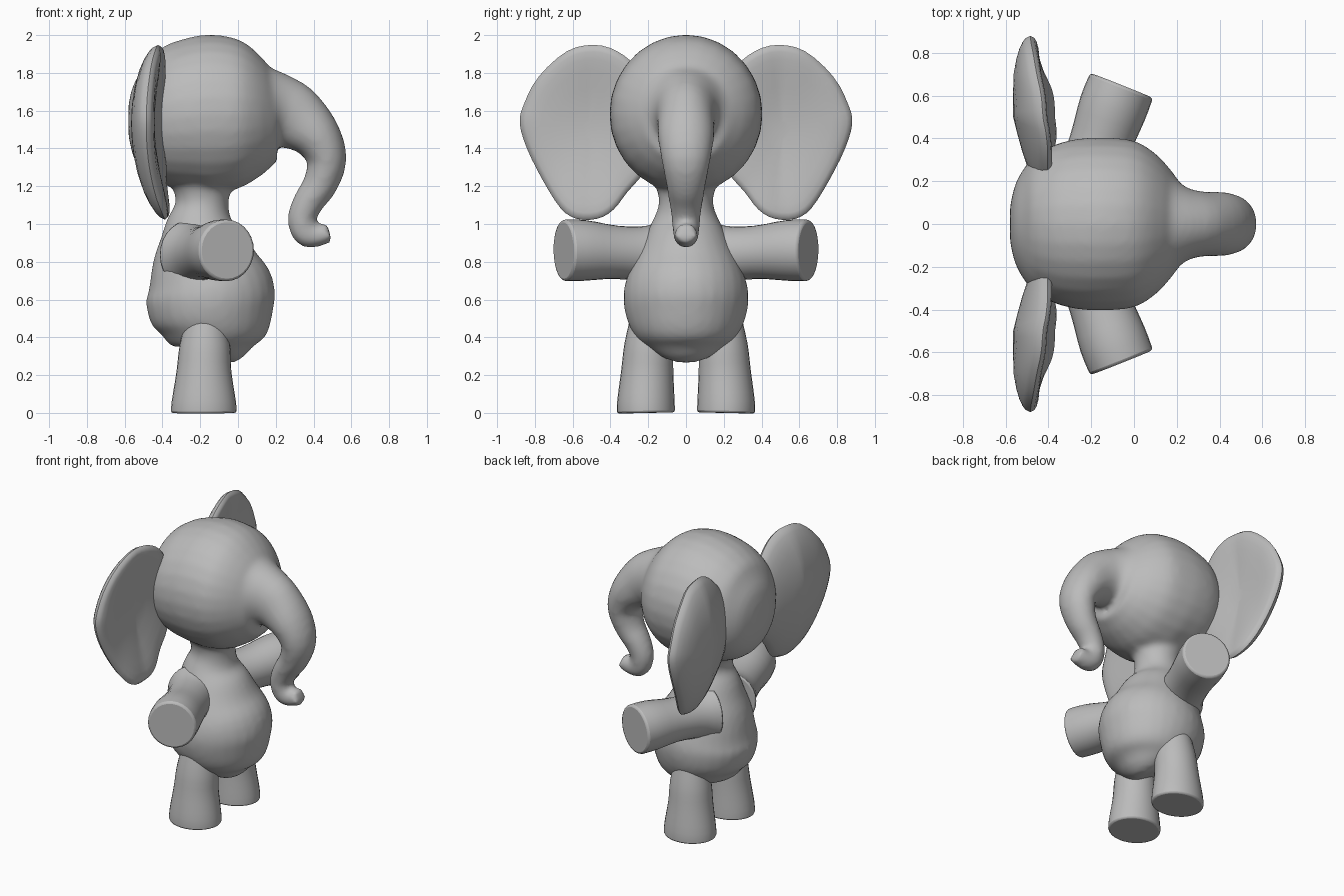
import bpy, bmesh, math
from mathutils import Vector

cube = bpy.data.objects.get("Cube")
if cube:
    bpy.data.objects.remove(cube, do_unlink=True)

# One plain grey for the whole toy
grey = bpy.data.materials.new("soft_grey")
grey.use_nodes = True
tone = (0.5, 0.5, 0.5, 1)
grey.diffuse_color = tone
shader = grey.node_tree.nodes["Principled BSDF"]
shader.inputs["Base Color"].default_value = tone
shader.inputs["Roughness"].default_value = 0.7


def spline(rows, steps, closed=False):
    """Smooth curve through rows of numbers."""
    n = len(rows)
    rows = [Vector(r) for r in rows]
    pick = (lambda i: rows[i % n]) if closed else (lambda i: rows[min(max(i, 0), n - 1)])
    out = []
    for i in range(n if closed else n - 1):
        a, b, c, d = (pick(i + k) for k in (-1, 0, 1, 2))
        for s in range(steps):
            t = s / steps
            out.append(b + (c - a) * (t / 2) + (a * 2 - b * 5 + c * 4 - d) * (t * t / 2)
                       + (b * 3 - a - c * 3 + d) * (t ** 3 / 2))
    if not closed:
        out.append(rows[-1])
    return out


def skin_rings(bm, rings):
    """Bridge neighbouring closed rings with quads."""
    for r0, r1 in zip(rings, rings[1:]):
        for i in range(len(r0)):
            j = (i + 1) % len(r0)
            bm.faces.new((r0[i], r0[j], r1[j], r1[i]))


def loft(bm, rows, side, steps=3, sides=28):
    """Capped elliptical tube; rows are x, y, z, in-plane radius, side radius."""
    pts = spline(rows, steps)
    rings = []
    for i, p in enumerate(pts):
        along = (pts[min(i + 1, len(pts) - 1)] - pts[max(i - 1, 0)]).to_3d().normalized()
        u = along.cross(side).normalized()
        v = u.cross(along)
        ring = []
        for k in range(sides):
            a = math.tau * k / sides
            ring.append(bm.verts.new(Vector(p[:3]) + u * p[3] * math.cos(a) + v * p[4] * math.sin(a)))
        rings.append(ring)
    skin_rings(bm, rings)
    bm.faces.new(rings[0])
    bm.faces.new(rings[-1])


def finish(name, bm):
    bmesh.ops.recalc_face_normals(bm, faces=bm.faces)
    mesh = bpy.data.meshes.new(name)
    bm.to_mesh(mesh)
    bm.free()
    mesh.materials.append(grey)
    ob = bpy.data.objects.new(name, mesh)
    bpy.context.collection.objects.link(ob)
    bpy.ops.object.select_all(action='DESELECT')
    ob.select_set(True)
    bpy.context.view_layer.objects.active = ob
    bpy.ops.object.shade_smooth_by_angle(angle=math.radians(45))
    return ob


Y, Z = Vector((0, 1, 0)), Vector((0, 0, 1))

# Head running forward into the curled trunk
head_trunk = [
    (-.58, 0, 1.55, .08, .08), (-.55, 0, 1.55, .2, .2), (-.47, 0, 1.55, .315, .315),
    (-.36, 0, 1.56, .375, .375), (-.25, 0, 1.575, .405, .4), (-.14, 0, 1.583, .42, .405),
    (0, 0, 1.58, .395, .39), (.1, 0, 1.58, .335, .33), (.17, 0, 1.583, .27, .255),
    (.23, 0, 1.585, .208, .18), (.31, 0, 1.555, .175, .153), (.415, 0, 1.465, .132, .15),
    (.47, 0, 1.34, .106, .13), (.435, 0, 1.21, .092, .105), (.375, 0, 1.12, .082, .09),
    (.338, 0, 1.03, .076, .076), (.36, 0, .955, .075, .07), (.41, 0, .938, .062, .064),
    (.485, 0, .955, .052, .058)]

# Pear-shaped torso with the neck
torso = [
    (-.14, 0, .305, .08, .09), (-.13, 0, .33, .17, .18), (-.13, 0, .38, .25, .25),
    (-.13, 0, .46, .305, .3), (-.142, 0, .56, .338, .328), (-.15, 0, .66, .338, .328),
    (-.175, 0, .78, .29, .29), (-.19, 0, .9, .24, .235), (-.2, 0, 1, .185, .185),
    (-.19, 0, 1.1, .14, .145), (-.19, 0, 1.2, .16, .16), (-.19, 0, 1.3, .22, .22)]

bm = bmesh.new()
loft(bm, head_trunk, Y)
loft(bm, torso, Y)
body = finish("head_trunk_and_torso", bm)
fuse = body.modifiers.new("fuse", 'REMESH')
fuse.mode = 'VOXEL'
fuse.voxel_size = 0.018
fuse.use_smooth_shade = True
soften = body.modifiers.new("soften", 'SMOOTH')
soften.factor = 0.5
soften.iterations = 8

# Limbs: flared roots and flat ends
arm = [(-.25, .12, .835, .18, .19), (-.215, .22, .84, .148, .15), (-.16, .37, .85, .146, .141),
       (-.1, .54, .86, .16, .161), (-.058, .648, .86, .158, .163)]
leg = [(-.17, .19, .52, .1, .1), (-.175, .198, .36, .133, .128), (-.18, .205, .22, .145, .138),
       (-.181, .212, .06, .17, .152), (-.181, .212, 0, .174, .153)]


def limb(name, rows, side, sign):
    bm = bmesh.new()
    loft(bm, [(x, y * sign, z, a, b) for x, y, z, a, b in rows], side)
    ob = finish(name, bm)
    edge = ob.modifiers.new("soft_rim", 'BEVEL')
    edge.limit_method = 'ANGLE'
    edge.angle_limit = math.radians(50)
    edge.width = 0.014
    edge.segments = 2


# Big cupped ears: outline in y and z
ear_outline = [(.18, 1.7), (.26, 1.83), (.365, 1.915), (.485, 1.948), (.63, 1.915), (.78, 1.78),
               (.86, 1.63), (.88, 1.53), (.84, 1.395), (.76, 1.235), (.665, 1.085), (.58, 1.028),
               (.47, 1.028), (.385, 1.075), (.31, 1.17), (.22, 1.28), (.17, 1.45)]


def ear(name, sign):
    bm = bmesh.new()
    rim = spline(ear_outline, 3, closed=True)
    mid = Vector((.52, 1.5))

    def point(s, o, face):
        y, z = mid + (o - mid) * s
        t = (z - 1.48) / .45
        x = -.502 + .09 * t * t - .022 * t + .25 * max(0, .5 - y) + .1 * max(0, y - .7)
        half = .062 * math.sqrt(1 - s ** 4)
        return bm.verts.new((x + face * half, y * sign, z))

    scales = (.1, .3, .5, .7, .83, .92, .97)
    rings = [[point(s, o, 1) for o in rim] for s in scales]
    rings.append([point(1, o, 0) for o in rim])
    rings += [[point(s, o, -1) for o in rim] for s in reversed(scales)]
    skin_rings(bm, rings)
    bm.faces.new(rings[0])
    bm.faces.new(rings[-1])
    finish(name, bm)


for label, sign in (("left", 1), ("right", -1)):
    limb(label + "_arm", arm, Z, sign)
    limb(label + "_leg", leg, Y, sign)
    ear(label + "_ear", sign)
